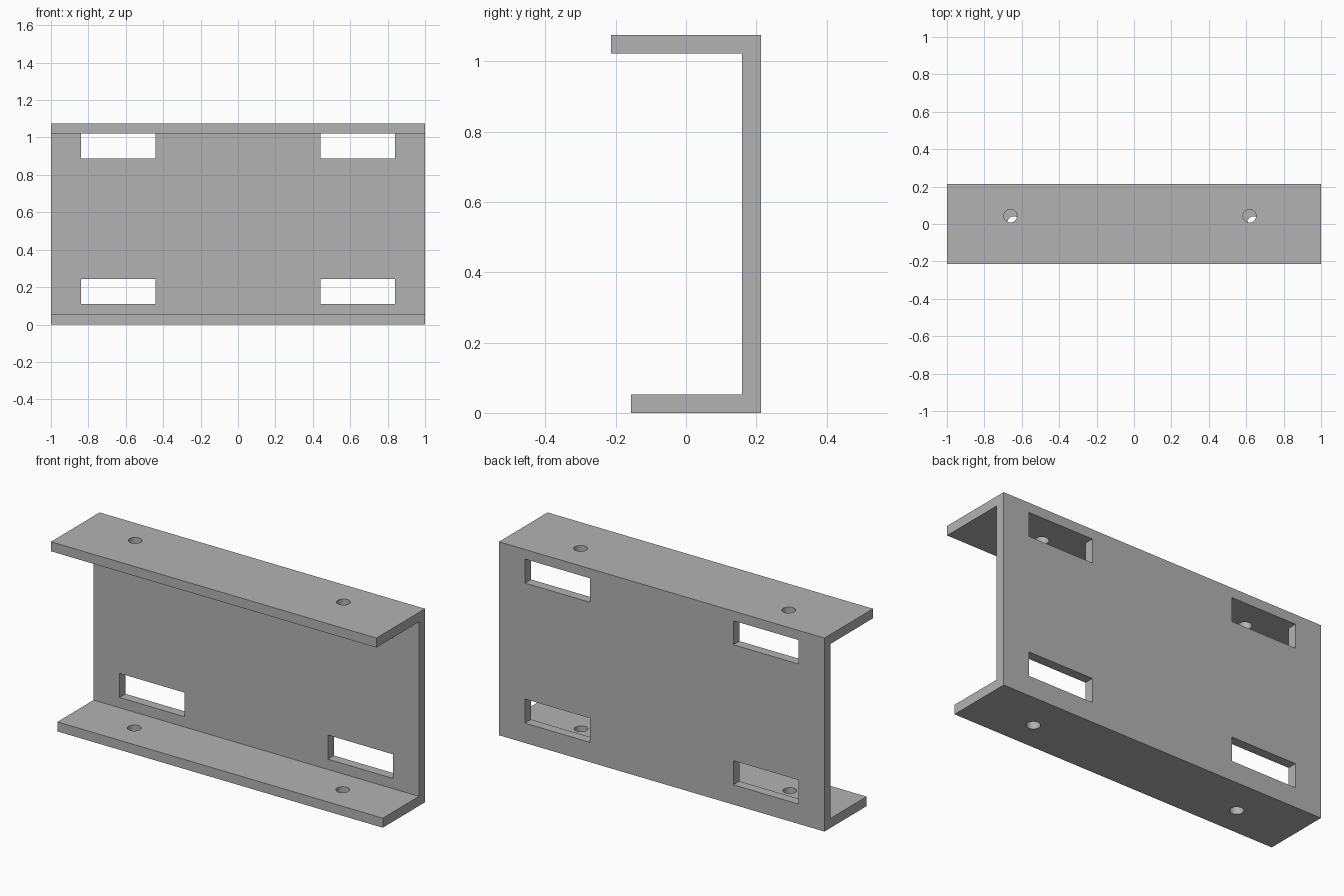
import bpy
import bmesh

cube = bpy.data.objects.get("Cube")
if cube:
    bpy.data.objects.remove(cube, do_unlink=True)

HEIGHT, THICK, BACK = 1.075, 0.053, 0.213
TOP_FRONT, BOTTOM_FRONT = -0.213, -0.157
UNDERSIDE = HEIGHT - THICK

grey = bpy.data.materials.new("plain grey metal")
grey.use_nodes = True
colour = (0.45, 0.45, 0.45, 1)
grey.diffuse_color = colour
grey.node_tree.nodes["Principled BSDF"].inputs["Base Color"].default_value = colour

# Channel: side profile (y, z) extruded along x
profile = [
    (BOTTOM_FRONT, 0), (BACK, 0), (BACK, HEIGHT), (TOP_FRONT, HEIGHT),
    (TOP_FRONT, UNDERSIDE), (BACK - THICK, UNDERSIDE),
    (BACK - THICK, THICK), (BOTTOM_FRONT, THICK),
]
bm = bmesh.new()
face = bm.faces.new([bm.verts.new((-1, y, z)) for y, z in profile])
end = bmesh.ops.extrude_face_region(bm, geom=[face])["geom"]
bmesh.ops.translate(bm, vec=(2, 0, 0),
                    verts=[v for v in end if isinstance(v, bmesh.types.BMVert)])
bmesh.ops.recalc_face_normals(bm, faces=bm.faces)
mesh = bpy.data.meshes.new("channel_bracket")
bm.to_mesh(mesh)
bm.free()
mesh.materials.append(grey)
bracket = bpy.data.objects.new("channel_bracket", mesh)
bpy.context.collection.objects.link(bracket)


def cut(cutter, name):
    """Subtract the cutter from the bracket, then discard it."""
    cutter.name = name
    cutter.hide_render = True
    cutter.data.materials.append(grey)
    mod = bracket.modifiers.new(name, "BOOLEAN")
    mod.operation = "DIFFERENCE"
    mod.solver = "EXACT"
    mod.object = cutter
    bpy.ops.object.select_all(action="DESELECT")
    bracket.select_set(True)
    bpy.context.view_layer.objects.active = bracket
    bpy.ops.object.modifier_apply(modifier=name)
    bpy.data.objects.remove(cutter, do_unlink=True)


# Four rectangular windows through the back web
for x in (-0.64, 0.64):
    for low, high in ((0.11, 0.244), (0.888, UNDERSIDE - 0.0005)):
        bpy.ops.mesh.primitive_cube_add(
            size=1, location=(x, BACK - THICK / 2, (low + high) / 2))
        window = bpy.context.object
        window.scale = (0.4, THICK * 2, high - low)
        cut(window, "window_cutter")

# Round screw holes through both flanges
for z, y, centres in ((HEIGHT - THICK / 2, 0.043, (-0.661, 0.618)),
                      (THICK / 2, 0.006, (-0.642, 0.64))):
    for x in centres:
        bpy.ops.mesh.primitive_cylinder_add(
            vertices=32, radius=0.035, depth=THICK * 2, location=(x, y, z))
        cut(bpy.context.object, "hole_cutter")

bpy.ops.object.select_all(action="DESELECT")
bracket.select_set(True)
bpy.context.view_layer.objects.active = bracket
bpy.ops.object.shade_smooth_by_angle()
